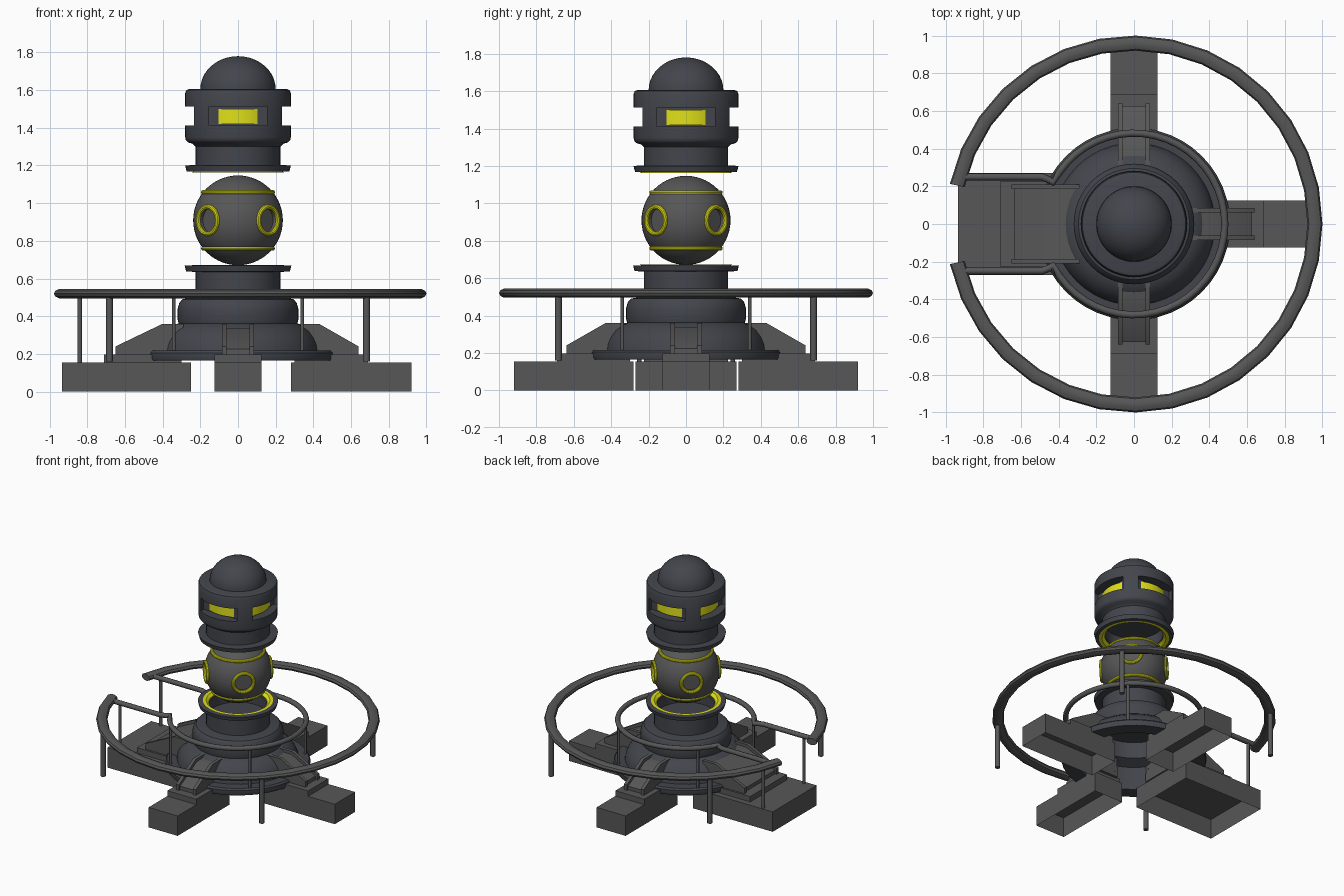
import bpy, bmesh
from math import pi, sin, cos, radians
from mathutils import Matrix, Vector

if "Cube" in bpy.data.objects:
    bpy.data.objects.remove(bpy.data.objects["Cube"])


def material(name, rgb):
    m = bpy.data.materials.new(name)
    m.diffuse_color = (*rgb, 1)
    m.use_nodes = True
    m.node_tree.nodes["Principled BSDF"].inputs["Base Color"].default_value = m.diffuse_color
    return m


DARK = material("dark_metal", (0.055, 0.06, 0.072))
GREY = material("grey_metal", (0.095, 0.095, 0.095))
YELLOW = material("yellow_glow", (0.75, 0.75, 0.01))


def finish(name, bm, mat, rot=0, smooth=35):
    bmesh.ops.recalc_face_normals(bm, faces=bm.faces)
    bm.transform(Matrix.Rotation(rot, 4, 'Z'))
    me = bpy.data.meshes.new(name)
    bm.to_mesh(me)
    bm.free()
    me.materials.append(mat)
    me.shade_smooth()
    me.set_sharp_from_angle(angle=radians(smooth))
    ob = bpy.data.objects.new(name, me)
    bpy.context.collection.objects.link(ob)
    return ob


def lathe(name, prof, mat, a0=0, a1=2 * pi, segs=48, rot=0):
    """Revolve a closed (r, z) outline; partial turns get end caps."""
    bm = bmesh.new()
    full = a1 - a0 > 2 * pi - 1e-4
    rings = []
    for i in range(segs if full else segs + 1):
        a = a0 + (a1 - a0) * i / segs
        rings.append([bm.verts.new((r * cos(a), r * sin(a), z)) for r, z in prof])
    n = len(prof)
    for i in range(segs):
        p, q = rings[i], rings[(i + 1) % len(rings)]
        for j in range(n):
            k = (j + 1) % n
            if prof[j][0] or prof[k][0]:
                bm.faces.new((p[j], q[j], q[k], p[k]))
    if not full:
        bm.faces.new(rings[0])
        bm.faces.new(rings[-1])
    bmesh.ops.remove_doubles(bm, verts=bm.verts, dist=1e-5)
    return finish(name, bm, mat, rot)


def prism(name, pts, y0, y1, mat, rot=0, open_bottom=False):
    """Extrude an (x, z) outline from y0 to y1."""
    bm = bmesh.new()
    a, b = [[bm.verts.new((x, y, z)) for x, z in pts] for y in (y0, y1)]
    bm.faces.new(a)
    bm.faces.new(b)
    for j in range(len(pts)):
        k = (j + 1) % len(pts)
        if not (open_bottom and j == 0):
            bm.faces.new((a[j], a[k], b[k], b[j]))
    return finish(name, bm, mat, rot)


def rect(x0, x1, z0, z1):
    return [(x0, z0), (x1, z0), (x1, z1), (x0, z1)]


def oval(r, z, a, b, n):
    return [(r + a * cos(2 * pi * i / n), z + b * sin(2 * pi * i / n)) for i in range(n)]


def cylinder(name, r, depth, matrix, mat, segs=12):
    bm = bmesh.new()
    bmesh.ops.create_cone(bm, cap_ends=True, segments=segs, radius1=r, radius2=r,
                          depth=depth, matrix=matrix)
    return finish(name, bm, mat)


def cut(ob, cutters):
    bpy.context.view_layer.objects.active = ob
    for c in cutters:
        m = ob.modifiers.new("cut", 'BOOLEAN')
        m.operation, m.solver, m.object = 'DIFFERENCE', 'EXACT', c
        bpy.ops.object.modifier_apply(modifier=m.name)
        bpy.data.objects.remove(c)
    ob.data.set_sharp_from_angle(angle=radians(35))


# Four arms: open-bottomed foot, step and sloped channel; the stair arm is wider
def arm(name, rot, foot, foot_w, step, step_w, cheek_w, tip, knee, inner):
    prism(name + "_foot", rect(inner, foot, 0, 0.155), -foot_w, foot_w, GREY, rot, True)
    prism(name + "_step", rect(0.3, step, 0.155, 0.197), -step_w, step_w, GREY, rot)
    side = [(0.28, 0.19), (tip, 0.19), (tip, 0.24), (knee, 0.36), (0.29, 0.36)]
    floor = [(0.28, 0.19), (tip - 0.015, 0.19), (tip - 0.015, 0.225),
             (knee - 0.01, 0.338), (0.29, 0.338)]
    w = cheek_w - 0.025
    prism(name + "_ramp", floor, -w, w, GREY, rot)
    prism(name + "_cheek_a", side, w, cheek_w, GREY, rot)
    prism(name + "_cheek_b", side, -cheek_w, -w, GREY, rot)


for name, deg in (("right_arm", 0), ("back_arm", 90), ("front_arm", -90)):
    arm(name, radians(deg), 0.92, 0.125, 0.69, 0.125, 0.085, 0.64, 0.43, 0.28)
arm("stair_arm", pi, 0.935, 0.27, 0.71, 0.225, 0.21, 0.65, 0.40, 0.25)

# Pedestal: hollow disc, domed skirt, drum and cup
lathe("pedestal", [
    (0.40, 0.165), (0.505, 0.165), (0.51, 0.175), (0.51, 0.205), (0.50, 0.217),
    (0.43, 0.217), (0.425, 0.25), (0.41, 0.285), (0.385, 0.32), (0.345, 0.352), (0.315, 0.362),
    (0.32, 0.38), (0.32, 0.44), (0.312, 0.47), (0.295, 0.49), (0.27, 0.495), (0.225, 0.50),
    (0.225, 0.635), (0.275, 0.638), (0.283, 0.668), (0.235, 0.668), (0.205, 0.64),
    (0.205, 0.56), (0, 0.56), (0, 0.47), (0.27, 0.47), (0.28, 0.35), (0.36, 0.32)], DARK)
lathe("lower_cup_glow", [(0.21, 0.645), (0.235, 0.667), (0.248, 0.672), (0.225, 0.672),
                         (0.205, 0.655)], YELLOW)

# Floating sphere with four portholes on the diagonals
bm = bmesh.new()
bmesh.ops.create_uvsphere(bm, u_segments=48, v_segments=28, radius=0.238,
                          matrix=Matrix.Translation((0, 0, 0.909)))
sphere = finish("core_sphere", bm, GREY)
holes = []
for i in range(4):
    turn = Matrix.Rotation(pi / 4 + i * pi / 2, 4, 'Z') @ Matrix.Rotation(pi / 2, 4, 'Y')
    place = Matrix.Translation((0, 0, 0.909)) @ turn
    holes.append(cylinder("cutter", 0.068, 0.1, place @ Matrix.Translation((0, 0, 0.245)), GREY, 28))
    ring = lathe("porthole_ring", oval(0.072, 0, 0.013, 0.013, 10), YELLOW, segs=28)
    ring.data.transform(place @ Matrix.Translation((0, 0, 0.227)))
cut(sphere, holes)
for name, z in (("upper_sphere_ring", 1.058), ("lower_sphere_ring", 0.76)):
    lathe(name, oval(0.184, z, 0.012, 0.012, 10), YELLOW)

# Head: inverted cup, banded lantern and dome
head = lathe("head", [
    (0, 1.28), (0.205, 1.28), (0.205, 1.195), (0.235, 1.167), (0.272, 1.167), (0.281, 1.2),
    (0.225, 1.203), (0.225, 1.30), (0.24, 1.315), (0.265, 1.322), (0.277, 1.335), (0.28, 1.35),
    (0.28, 1.585), (0.274, 1.6), (0.255, 1.607), (0, 1.607)], DARK)
windows = []
for i in range(4):
    c = prism("cutter", rect(0.2, 0.4, 1.412, 1.512), -0.155, 0.155, DARK, i * pi / 2)
    windows.append(c)
    a = radians(32)
    lathe("window_glow", rect(0.19, 0.226, 1.42, 1.5), YELLOW, -a, a, 10, i * pi / 2)
cut(head, windows)
lathe("upper_cup_glow", [(0.21, 1.19), (0.235, 1.168), (0.248, 1.163), (0.225, 1.163),
                         (0.205, 1.18)], YELLOW)
R = 0.2
lathe("dome", [(0, 1.59), (0.2, 1.59)] +
      [(R * cos(pi / 2 * i / 10), 1.605 + 0.175 * sin(pi / 2 * i / 10)) for i in range(10)] +
      [(0, 1.78)], DARK)

# Outer handrail, open at the stairs
gap = radians(12.3)
lathe("outer_handrail", oval(0.96, 0.52, 0.04, 0.026, 10), GREY, -pi + gap, pi - gap, 30)

# Inner handrail running out along the stairs
path = [Vector((-0.95, 0.25, 0.52)), Vector((-0.49, 0.25, 0.52)), Vector((-0.45, 0.235, 0.52))]
for i in range(41):
    a = radians(153 - 306 * i / 40)
    path.append(Vector((0.482 * cos(a), 0.482 * sin(a), 0.52)))
path += [Vector((p.x, -p.y, p.z)) for p in reversed(path[:3])]
cu = bpy.data.curves.new("inner_handrail", 'CURVE')
cu.dimensions = '3D'
cu.bevel_depth, cu.bevel_resolution, cu.use_fill_caps = 0.019, 2, True
sp = cu.splines.new('POLY')
sp.points.add(len(path) - 1)
for pt, p in zip(sp.points, path):
    pt.co = (*p, 1)
cu.materials.append(GREY)
rail = bpy.data.objects.new("inner_handrail", cu)
bpy.context.collection.objects.link(rail)
bpy.context.view_layer.objects.active = rail
rail.select_set(True)
bpy.ops.object.convert(target='MESH')

# Rail posts on the diagonals and beside the stairs
def post(name, x, y, z0, r):
    cylinder(name, r, 0.52 - z0, Matrix.Translation((x, y, (0.52 + z0) / 2)), GREY)


for sy in (-1, 1):
    post("stair_post", -0.84, sy * 0.25, 0.155, 0.012)
    for sx in (-1, 1):
        post("outer_post", sx * 0.682, sy * 0.682, 0.16, 0.018)
        post("inner_post", sx * 0.341, sy * 0.341, 0.21, 0.01)
